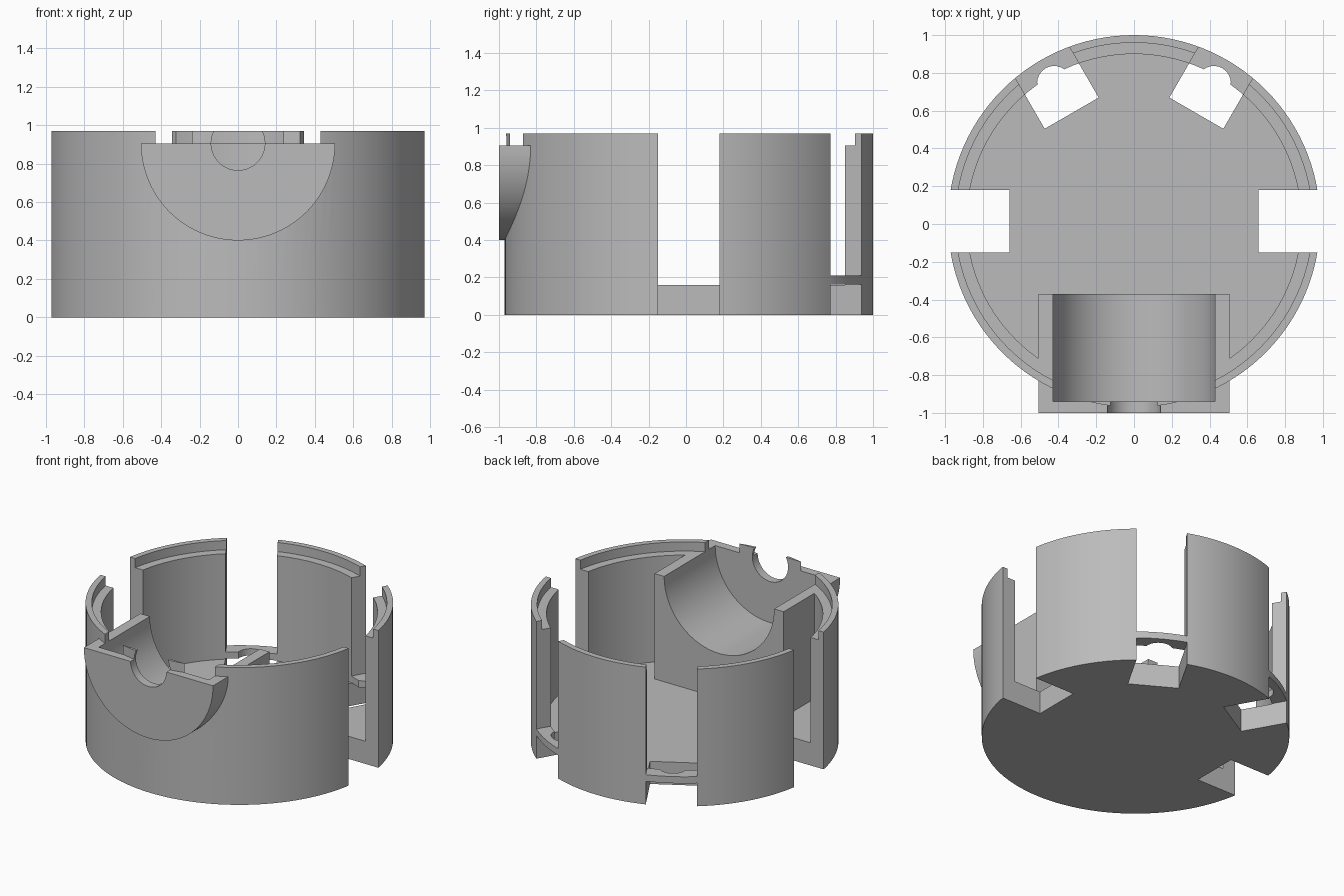
import bpy, bmesh, math
from mathutils import Matrix, Vector

if "Cube" in bpy.data.objects:
    bpy.data.objects.remove(bpy.data.objects["Cube"])

CY = 0.015               # y of the round housing's axis
R_OUT, R_LIP, R_IN = 0.985, 0.945, 0.885
FLOOR, STEP, TOP = 0.16, 0.905, 0.97

mat = bpy.data.materials.new("plain grey")
mat.diffuse_color = (0.5, 0.5, 0.5, 1)
mat.use_nodes = True
mat.node_tree.nodes["Principled BSDF"].inputs["Base Color"].default_value = mat.diffuse_color


def make_object(name, bm):
    bmesh.ops.recalc_face_normals(bm, faces=bm.faces)
    mesh = bpy.data.meshes.new(name)
    bm.to_mesh(mesh)
    bm.free()
    mesh.materials.append(mat)
    ob = bpy.data.objects.new(name, mesh)
    bpy.context.collection.objects.link(ob)
    return ob


def prism(name, pts, lo, hi, axis="z", rot=0.0):
    """Extrude a 2D outline along z (xy outline) or along y (xz outline)."""
    bm = bmesh.new()
    place = (lambda a, b: (a, b, lo)) if axis == "z" else (lambda a, b: (a, lo, b))
    face = bm.faces.new([bm.verts.new(place(a, b)) for a, b in pts])
    ext = bmesh.ops.extrude_face_region(bm, geom=[face])
    step = Vector((0, 0, hi - lo)) if axis == "z" else Vector((0, hi - lo, 0))
    bmesh.ops.translate(bm, vec=step, verts=[v for v in ext["geom"] if isinstance(v, bmesh.types.BMVert)])
    if rot:
        # turn about the housing axis
        bmesh.ops.rotate(bm, cent=(0, CY, 0), matrix=Matrix.Rotation(rot, 3, "Z"), verts=bm.verts)
    return make_object(name, bm)


def arc(r, a0, a1, n, cx=0.0, cy=0.0):
    return [(cx + r * math.cos(math.radians(a0 + (a1 - a0) * i / n)),
             cy + r * math.sin(math.radians(a0 + (a1 - a0) * i / n))) for i in range(n + 1)]


def combine(target, other, operation):
    mod = target.modifiers.new("join", "BOOLEAN")
    mod.operation, mod.object, mod.solver = operation, other, "EXACT"
    bpy.context.view_layer.objects.active = target
    bpy.ops.object.modifier_apply(modifier=mod.name)
    bpy.data.objects.remove(other)


# Round cup with a floor and a stepped rim
bm = bmesh.new()
profile = [(0, 0), (R_OUT, 0), (R_OUT, TOP), (R_LIP, TOP), (R_LIP, STEP),
           (R_IN, STEP), (R_IN, FLOOR), (0, FLOOR)]
vs = [bm.verts.new((r, CY, z)) for r, z in profile]
es = [bm.edges.new(p) for p in zip(vs, vs[1:])]
bmesh.ops.spin(bm, geom=vs + es, cent=(0, CY, 0), axis=(0, 0, 1), angle=math.tau, steps=120)
bmesh.ops.remove_doubles(bm, verts=bm.verts, dist=1e-5)
housing = make_object("housing", bm)

# Cradle block inside, ending within the front wall
half = math.degrees(math.asin(0.505 / 0.915))
outline = [(0.505, -0.37), (-0.505, -0.37)] + arc(0.915, 270 - half, 270 + half, 24, 0, CY)
combine(housing, prism("cradle_block", outline, 0.08, STEP), "UNION")

# Half-round boss standing out of the front
combine(housing, prism("front_boss", arc(0.505, 180, 360, 48, 0, STEP), -1.0, -0.6, "y"), "UNION")

# Half-round pocket in the cradle, open at the top, and the shaft hole
pocket = arc(0.43, 180, 360, 48, 0, STEP) + [(0.43, 1.2), (-0.43, 1.2)]
combine(housing, prism("pocket_cut", pocket, -0.94, -0.3, "y"), "DIFFERENCE")
combine(housing, prism("shaft_cut", arc(0.14, 0, 360, 40, 0, STEP)[:-1], -1.1, -0.9, "y"), "DIFFERENCE")

# Four wall slots; the two rear ones keep a notched bridge across the gap
slot = [(0.66, CY - 0.165), (1.2, CY - 0.165), (1.2, CY + 0.165), (0.66, CY + 0.165)]
for deg in (0, 180):
    combine(housing, prism("side_slot_cut", slot, -0.1, 1.2, rot=math.radians(deg)), "DIFFERENCE")
for deg in (60, 120):
    a = math.radians(deg)
    combine(housing, prism("lower_slot_cut", slot, -0.1, 0.163, rot=a), "DIFFERENCE")
    combine(housing, prism("upper_slot_cut", slot, 0.21, 1.2, rot=a), "DIFFERENCE")
    notch = arc(0.09, 0, 360, 32, 0.845, CY)[:-1]
    combine(housing, prism("notch_cut", notch, 0.13, 0.25, rot=a), "DIFFERENCE")

# Smooth curved walls, crisp edges
bpy.ops.object.select_all(action="DESELECT")
housing.select_set(True)
bpy.context.view_layer.objects.active = housing
bpy.ops.object.shade_smooth_by_angle(angle=math.radians(30))
